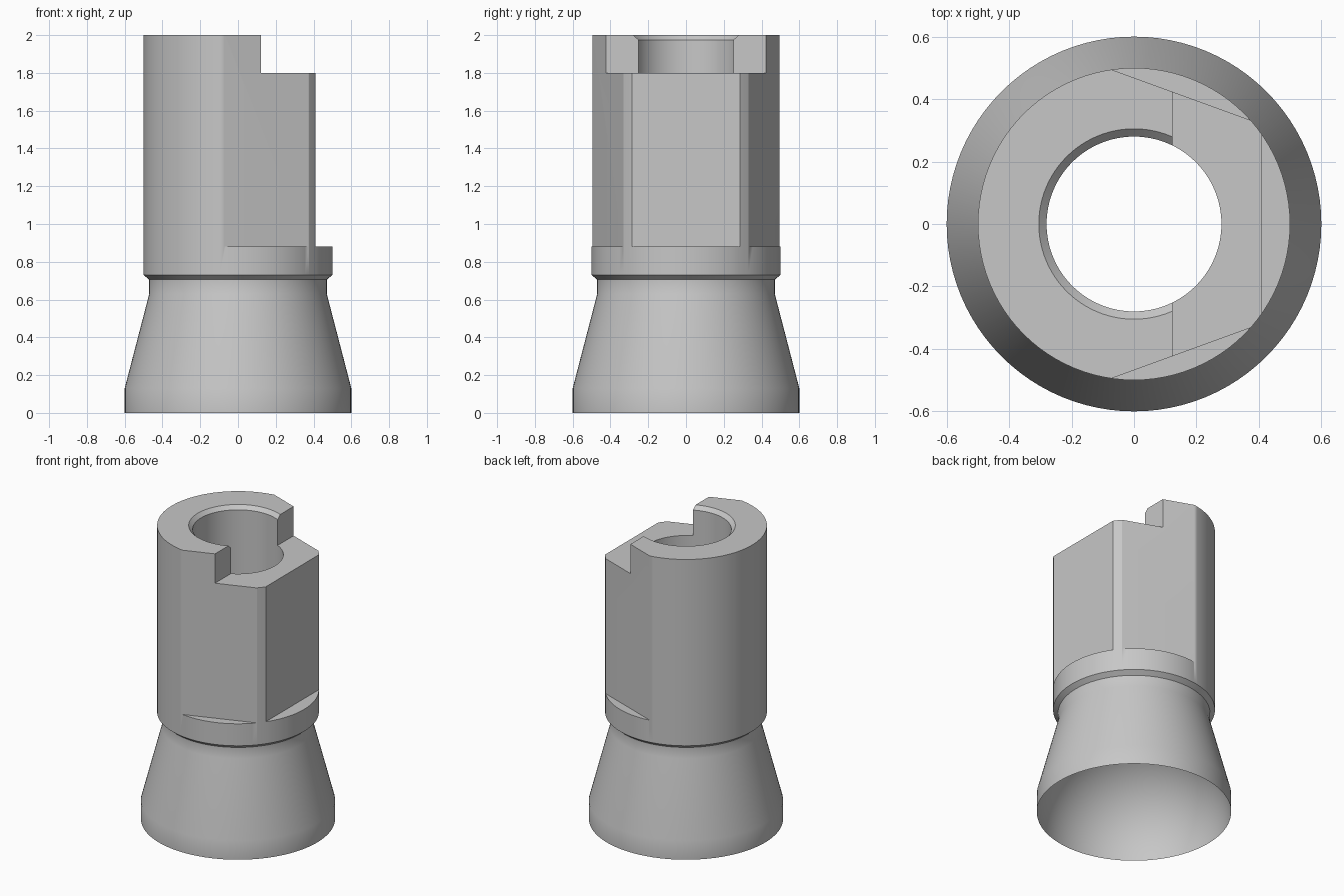
import bpy, bmesh, math
from mathutils import Matrix, Vector

cube = bpy.data.objects.get("Cube")
if cube:
    bpy.data.objects.remove(cube, do_unlink=True)

# Plain grey metal
grey = bpy.data.materials.new("grey_metal")
grey.use_nodes = True
colour = (0.57, 0.57, 0.57, 1)
grey.diffuse_color = colour
grey.node_tree.nodes["Principled BSDF"].inputs["Base Color"].default_value = colour


def make_object(name, bm):
    mesh = bpy.data.meshes.new(name)
    bmesh.ops.recalc_face_normals(bm, faces=bm.faces)
    bm.to_mesh(mesh)
    bm.free()
    mesh.materials.append(grey)
    obj = bpy.data.objects.new(name, mesh)
    bpy.context.collection.objects.link(obj)
    return obj


def lathe(name, profile, steps=96):
    """Turn a closed (radius, height) profile around z."""
    bm = bmesh.new()
    verts = [bm.verts.new((r, 0, z)) for r, z in profile]
    edges = [bm.edges.new((v, verts[(i + 1) % len(verts)])) for i, v in enumerate(verts)]
    bmesh.ops.spin(bm, geom=verts + edges, cent=(0, 0, 0), axis=(0, 0, 1),
                   angle=math.tau, steps=steps, use_duplicate=False)
    bmesh.ops.remove_doubles(bm, verts=bm.verts, dist=1e-4)
    return make_object(name, bm)


def cut(target, name, distance, bottom, angle):
    """Mill away everything beyond a vertical plane, above the bottom height."""
    bm = bmesh.new()
    bmesh.ops.create_cube(bm, size=2)
    bmesh.ops.translate(bm, verts=bm.verts, vec=Vector((distance + 1, 0, bottom + 1)))
    bmesh.ops.transform(bm, matrix=Matrix.Rotation(math.radians(angle), 4, "Z"), verts=bm.verts)
    cutter = make_object(name, bm)
    cutter.hide_render = True
    mod = target.modifiers.new(name, "BOOLEAN")
    mod.operation = "DIFFERENCE"
    mod.solver = "EXACT"
    mod.object = cutter
    bpy.context.view_layer.objects.active = target
    bpy.ops.object.modifier_apply(modifier=name)
    bpy.data.objects.remove(cutter, do_unlink=True)


# Round socket under the skirt, from the bore down to the sharp rim
rim, bore, rings = 0.6, 0.28, 16
top_angle = math.acos(bore / rim)
socket = [(rim * math.cos(a), rim * math.sin(a))
          for a in (top_angle * (1 - i / rings) for i in range(rings + 1))]

# Turned sleeve: flared skirt, neck, collar, barrel, chamfered bore, round socket
sleeve = lathe("flared_sleeve", [
    (rim, 0.13), (0.47, 0.63), (0.47, 0.705), (0.5, 0.73), (0.5, 2),
    (0.305, 2), (bore, 1.975)] + socket)

# Three wrench flats above the collar
for label, distance, angle in (("side", 0.41, 0), ("back", 0.44, 70), ("front", 0.44, -70)):
    cut(sleeve, label + "_flat_cutter", distance, 0.88, angle)

# Step at the top of the barrel
cut(sleeve, "step_cutter", 0.123, 1.8, 0)

# Smooth curves, crisp machined edges
bpy.ops.object.select_all(action="DESELECT")
sleeve.select_set(True)
bpy.context.view_layer.objects.active = sleeve
bpy.ops.object.shade_smooth_by_angle(angle=math.radians(30))
weighted = sleeve.modifiers.new("even_flats", "WEIGHTED_NORMAL")
weighted.keep_sharp = True
